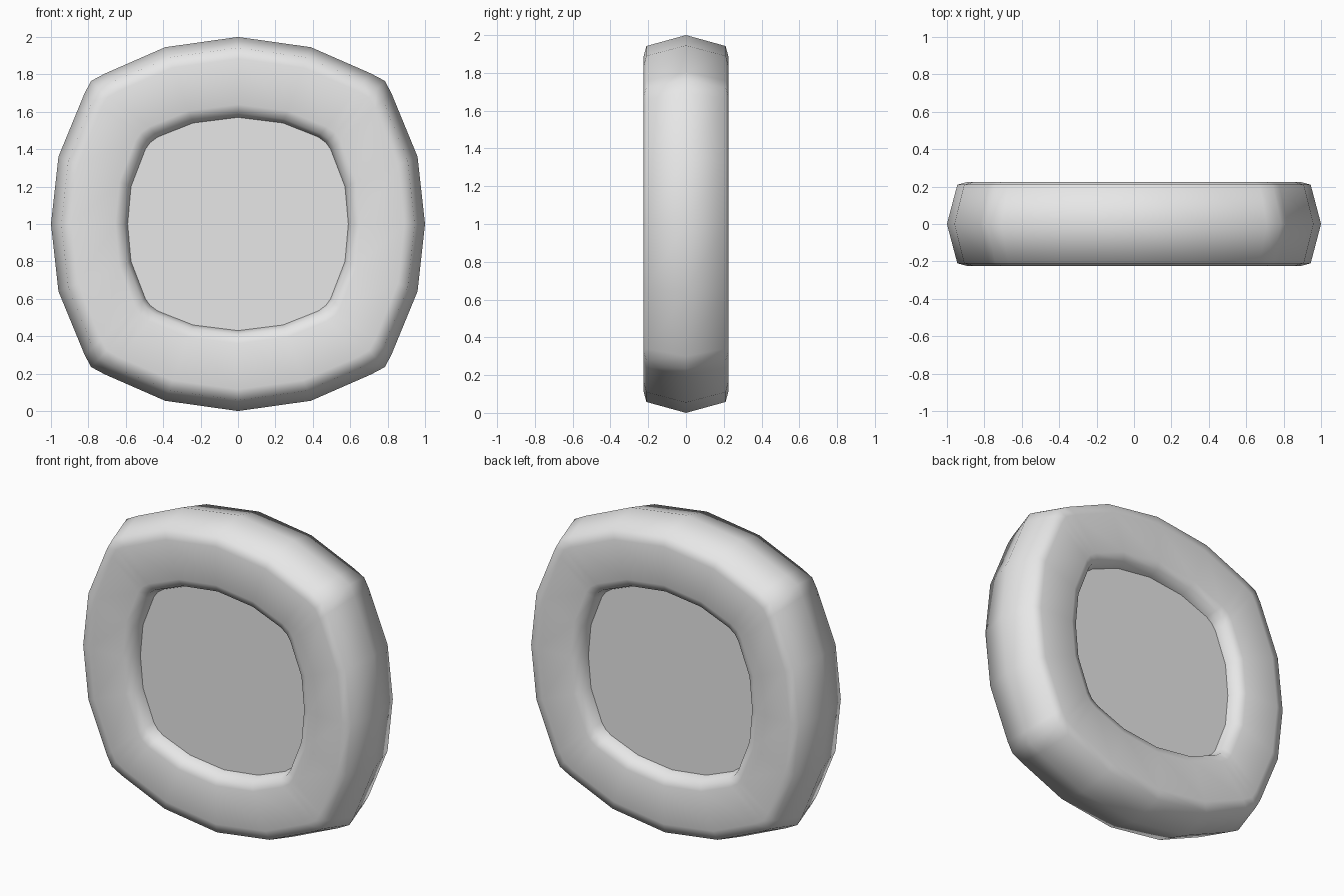
import bpy
import bmesh
from mathutils import Vector

cube = bpy.data.objects.get("Cube")
if cube:
    bpy.data.objects.remove(cube, do_unlink=True)

grey = bpy.data.materials.new("light_grey")
grey.use_nodes = True
grey.diffuse_color = (0.8, 0.8, 0.8, 1)
grey.node_tree.nodes["Principled BSDF"].inputs["Base Color"].default_value = (0.8, 0.8, 0.8, 1)


def full_outline(quarter):
    """Mirror a quarter outline (top centre to right centre) into a loop."""
    right = quarter + [(x, -z) for x, z in quarter[-2::-1]]
    left = [(-x, z) for x, z in right[-2:0:-1]]
    return [Vector(p) for p in right + left]


def finish(bm, name, smooth):
    bmesh.ops.recalc_face_normals(bm, faces=bm.faces)
    mesh = bpy.data.meshes.new(name)
    bm.to_mesh(mesh)
    bm.free()
    mesh.materials.append(grey)
    for face in mesh.polygons:
        face.use_smooth = smooth
    obj = bpy.data.objects.new(name, mesh)
    obj.location.z = 1
    bpy.context.collection.objects.link(obj)
    return obj


def loft(loops, closed):
    """Skin a list of equal vertex loops; cap the ends unless closed."""
    bm = bmesh.new()
    rings = [[bm.verts.new(p) for p in loop] for loop in loops]
    n = len(rings[0])
    pairs = list(zip(rings, rings[1:]))
    if closed:
        pairs.append((rings[-1], rings[0]))
    else:
        bm.faces.new(rings[0])
        bm.faces.new(rings[-1])
    for a, b in pairs:
        for i in range(n):
            j = (i + 1) % n
            bm.faces.new((a[i], a[j], b[j], b[i]))
    return bm


outer = full_outline([(0, 1), (0.39, 0.945), (0.71, 0.805), (0.785, 0.765),
                      (0.82, 0.7), (0.96, 0.36), (1, 0)])
inner = full_outline([(0, 0.57), (0.24, 0.54), (0.43, 0.465), (0.47, 0.435),
                      (0.495, 0.4), (0.572, 0.2), (0.59, 0)])

# Rounded ring: section runs from inner wall to outer rim, then mirrored to the back
half = [(-0.04, 0), (0, 0.14), (0.05, 0.205), (0.16, 0.225),
        (0.73, 0.225), (0.865, 0.21), (1, 0)]
section = half + [(t, -d) for t, d in half[-2:0:-1]]
loops = []
for t, depth in section:
    points = [a.lerp(b, t) if t >= 0 else a + (b - a) * t for a, b in zip(inner, outer)]
    loops.append([(p.x, depth, p.y) for p in points])
finish(loft(loops, True), "rounded_ring", True)

# Flat panel filling the opening, recessed on both faces
loops = [[(p.x * 1.005, y, p.y * 1.005) for p in inner] for y in (-0.14, 0.14)]
finish(loft(loops, False), "centre_panel", False)
